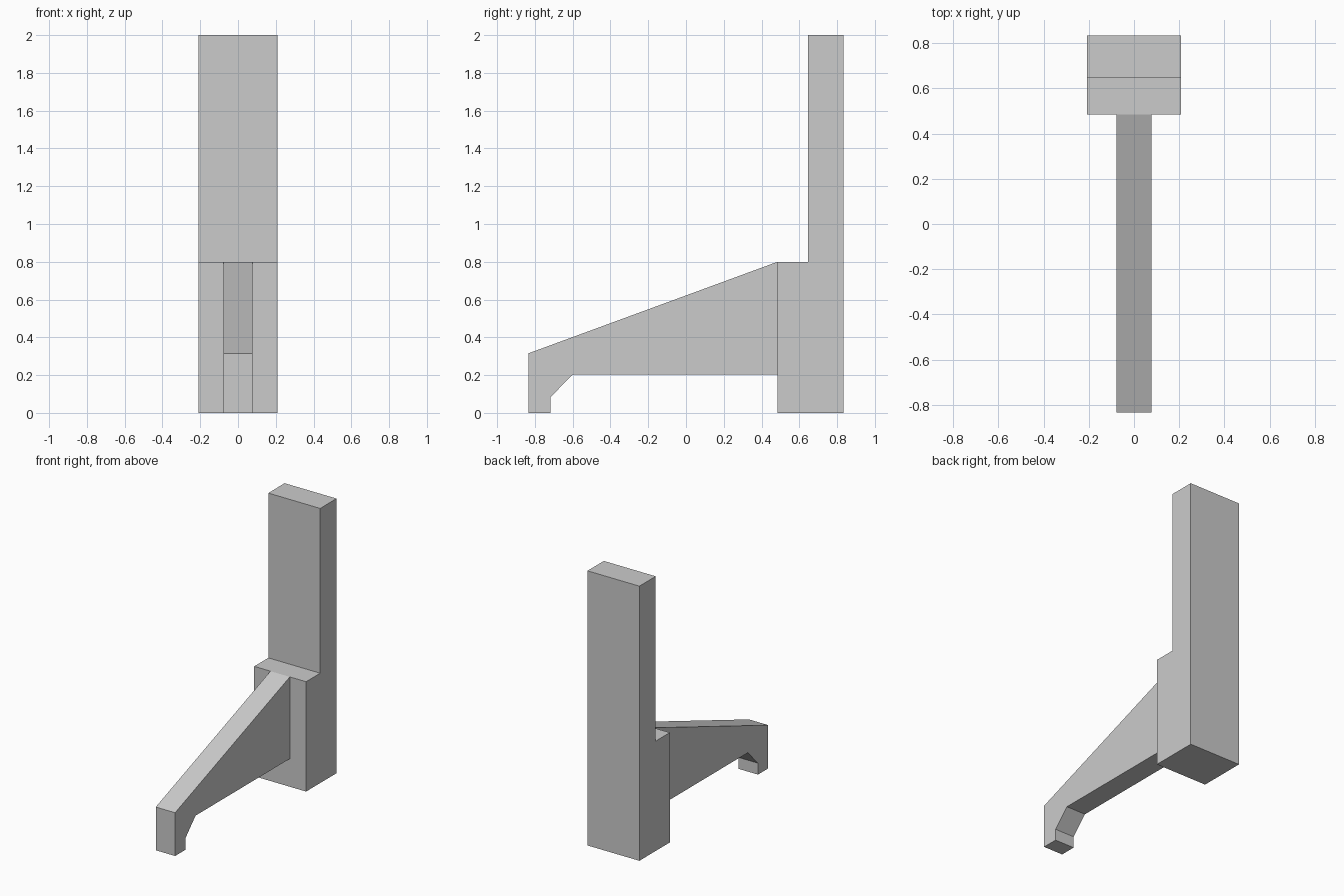
import bpy
import bmesh

cube = bpy.data.objects.get("Cube")
if cube:
    bpy.data.objects.remove(cube, do_unlink=True)

grey = bpy.data.materials.new("plain_grey")
grey.use_nodes = True
colour = (0.6, 0.6, 0.6, 1)
grey.diffuse_color = colour
grey.node_tree.nodes["Principled BSDF"].inputs["Base Color"].default_value = colour


def extrude_profile(name, profile, half_width):
    """Sweep a (y, z) side profile across x, centred on x = 0."""
    bm = bmesh.new()
    face = bm.faces.new([bm.verts.new((-half_width, y, z)) for y, z in profile])
    swept = bmesh.ops.extrude_face_region(bm, geom=[face])["geom"]
    moved = [v for v in swept if isinstance(v, bmesh.types.BMVert)]
    bmesh.ops.translate(bm, verts=moved, vec=(2 * half_width, 0, 0))
    bmesh.ops.recalc_face_normals(bm, faces=bm.faces)
    mesh = bpy.data.meshes.new(name)
    bm.to_mesh(mesh)
    bm.free()
    mesh.materials.append(grey)
    obj = bpy.data.objects.new(name, mesh)
    bpy.context.collection.objects.link(obj)
    return obj


front, step, back = 0.485, 0.647, 0.835
shoulder = 0.8

# Upright column with a stepped lower block
extrude_profile("stepped_column", [
    (front, 0), (back, 0), (back, 2), (step, 2), (step, shoulder), (front, shoulder),
], 0.209)

# Tapered arm ending in a short foot
extrude_profile("tapered_arm", [
    (front, shoulder), (-back, 0.315), (-back, 0), (-0.717, 0),
    (-0.717, 0.083), (-0.6, 0.204), (front, 0.204),
], 0.078)
